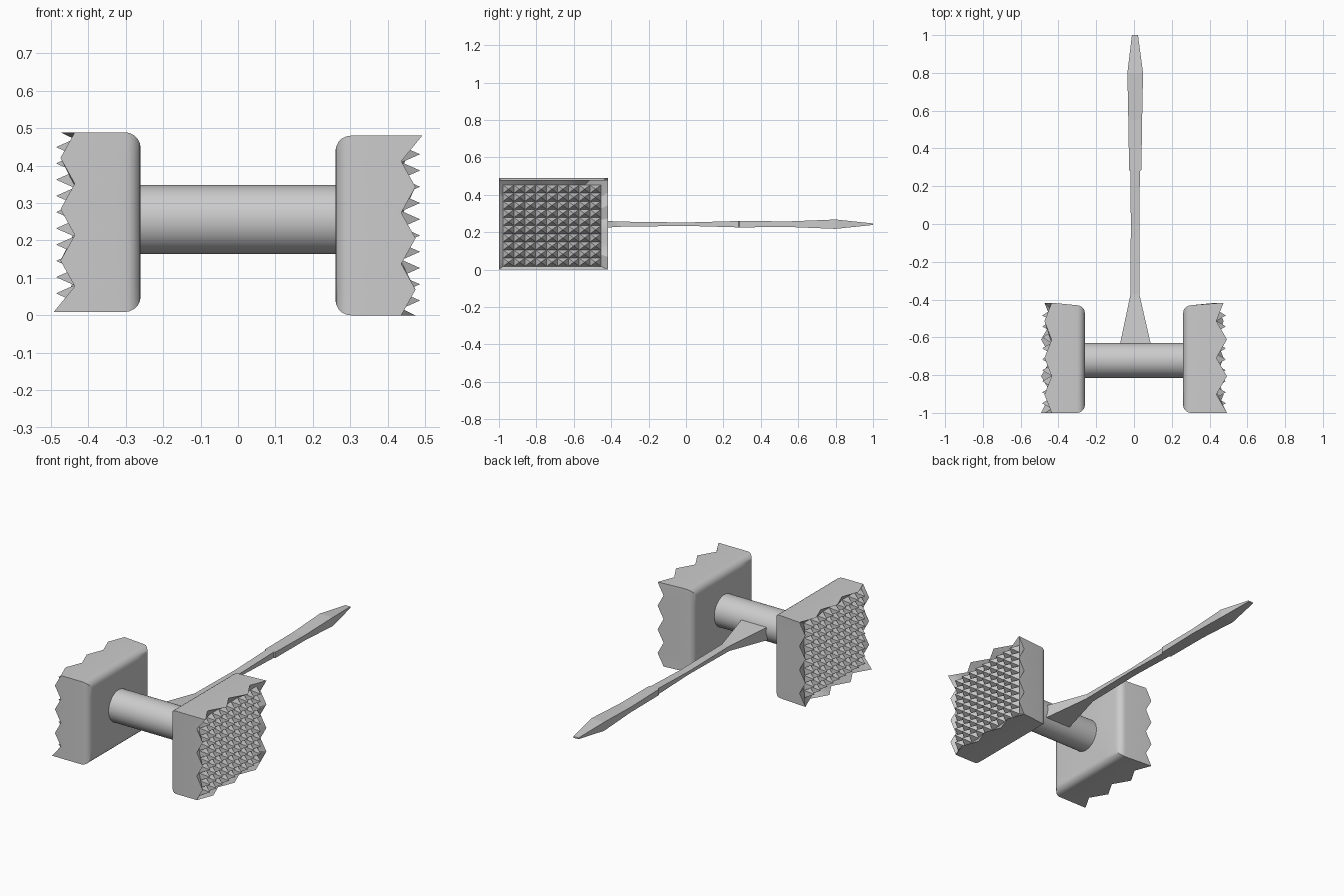
import bpy, bmesh, math
from mathutils import Matrix, Vector

if "Cube" in bpy.data.objects:
    bpy.data.objects.remove(bpy.data.objects["Cube"])


def finish(bm, name, smooth_angle=None):
    bmesh.ops.recalc_face_normals(bm, faces=bm.faces)
    me = bpy.data.meshes.new(name)
    bm.to_mesh(me)
    bm.free()
    ob = bpy.data.objects.new(name, me)
    bpy.context.collection.objects.link(ob)
    if smooth_angle:
        bpy.ops.object.select_all(action='DESELECT')
        ob.select_set(True)
        bpy.context.view_layer.objects.active = ob
        bpy.ops.object.shade_smooth_by_angle(angle=math.radians(smooth_angle))
    return ob


def perimeter(y0, y1, z0, z1, ny=6, nz=7):
    # Walk the rectangle from the front top corner: top, back, bottom, front
    dy, dz = (y1 - y0) / ny, (z1 - z0) / nz
    return ([(y0 + i * dy, z1) for i in range(ny)] +
            [(y1, z1 - i * dz) for i in range(nz)] +
            [(y1 - i * dy, z0) for i in range(ny)] +
            [(y0, z0 + i * dz) for i in range(nz)])


def head(name, transform):
    bm = bmesh.new()
    rings = []
    # Rounded inner edge
    r = 0.042
    for k in range(6):
        a = k * math.pi / 10
        d = r * (1 - math.sin(a))
        x = 0.26 + r * (1 - math.cos(a))
        rings.append([bm.verts.new((x, y, z))
                      for y, z in perimeter(-1 + d, -0.43 - d, d, 0.48 - d)])
    # Zigzag rim, slightly flared at the back
    rim = []
    for i, (y, z) in enumerate(perimeter(-1, -0.417, 0, 0.48)):
        high = 0.492 if i in (0, 2, 4) else 0.474
        rim.append(bm.verts.new((0.436 if i % 2 else high, y, z)))
    rings.append(rim)
    # Recessed edge around the spikes
    Y0, Y1, Z0, Z1 = -0.978, -0.455, 0.018, 0.452
    rings.append([bm.verts.new((0.437, y, z)) for y, z in perimeter(Y0, Y1, Z0, Z1)])
    n = len(rim)
    for a, b in zip(rings, rings[1:]):
        for i in range(n):
            j = (i + 1) % n
            bm.faces.new((a[i], a[j], b[j], b[i]))
    bm.faces.new(rings[0])
    # Pyramid spikes
    ny, nz = 9, 10
    dy, dz = (Y1 - Y0) / ny, (Z1 - Z0) / nz
    grid = [[bm.verts.new((0.437, Y0 + i * dy, Z0 + j * dz))
             for j in range(nz + 1)] for i in range(ny + 1)]
    for i in range(ny):
        for j in range(nz):
            tip = bm.verts.new((0.486, Y0 + (i + .5) * dy, Z0 + (j + .5) * dz))
            q = (grid[i][j], grid[i + 1][j], grid[i + 1][j + 1], grid[i][j + 1])
            for k in range(4):
                bm.faces.new((q[k], q[(k + 1) % 4], tip))
    bmesh.ops.remove_doubles(bm, verts=bm.verts, dist=1e-5)
    bmesh.ops.transform(bm, matrix=transform, verts=bm.verts)
    finish(bm, name, 30)


# Two spiked heads, one turned half a revolution about y
head("right_head", Matrix.Identity(4))
head("left_head", Matrix.Translation((0, 0, 0.489)) @ Matrix.Rotation(math.pi, 4, 'Y'))

# Connecting rod
bm = bmesh.new()
bmesh.ops.create_cone(bm, cap_ends=True, segments=48, radius1=0.092, radius2=0.092,
                      depth=0.522, matrix=Matrix.Translation((0, -0.722, 0.256)) @
                      Matrix.Rotation(math.pi / 2, 4, 'Y'))
finish(bm, "rod", 30)

# Flat handle: y, left x, right x, half thickness
sections = [(-0.64, -0.075, 0.09, 0.038), (-0.37, -0.018, 0.028, 0.014),
            (0.0, -0.017, 0.029, 0.009), (0.28, -0.018, 0.031, 0.017),
            (0.285, -0.026, 0.039, 0.017), (0.55, -0.03, 0.043, 0.015),
            (0.8, -0.035, 0.048, 0.025), (1.0, -0.011, 0.021, 0.004)]
bm = bmesh.new()
loops = [[bm.verts.new((x, y, 0.243 + s * t)) for x, s in ((l, -1), (r, -1), (r, 1), (l, 1))]
         for y, l, r, t in sections]
for a, b in zip(loops, loops[1:]):
    for i in range(4):
        j = (i + 1) % 4
        bm.faces.new((a[i], a[j], b[j], b[i]))
bm.faces.new(loops[0])
bm.faces.new(loops[-1])
finish(bm, "handle")
